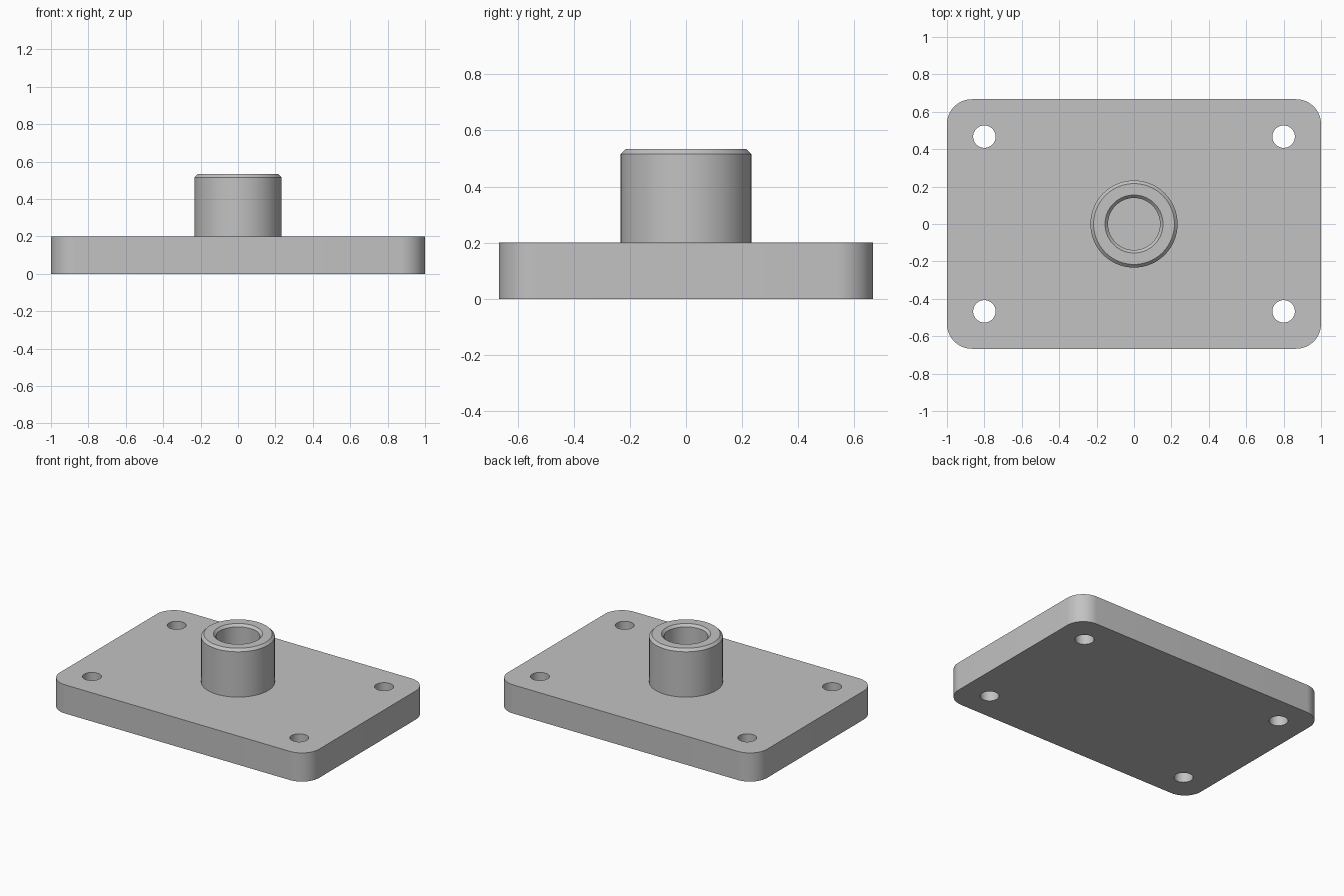
import bpy, bmesh
from math import cos, sin, pi, radians
from mathutils import Vector

cube = bpy.data.objects.get("Cube")
if cube:
    bpy.data.objects.remove(cube, do_unlink=True)

HALF_X, HALF_Y, THICK, CORNER = 1.0, 0.667, 0.2, 0.133
HOLE_X, HOLE_Y, HOLE_R = 0.8, 0.467, 0.06

# Single plain metal colour
grey = bpy.data.materials.new("plain grey")
grey.use_nodes = True
colour = (0.54, 0.54, 0.54, 1)
grey.diffuse_color = colour
grey.node_tree.nodes["Principled BSDF"].inputs["Base Color"].default_value = colour


def arc(cx, cy, r, start, sweep, steps):
    return [(cx + r * cos(start + sweep * i / steps),
             cy + r * sin(start + sweep * i / steps)) for i in range(steps + 1)]


def add_loop(curve, points):
    spline = curve.splines.new('POLY')
    spline.points.add(len(points) - 1)
    for p, (x, y) in zip(spline.points, points):
        p.co = (x, y, 0, 1)
    spline.use_cyclic_u = True


def finish(obj):
    bpy.ops.object.select_all(action='DESELECT')
    obj.select_set(True)
    bpy.context.view_layer.objects.active = obj
    bpy.ops.object.shade_smooth_by_angle(angle=radians(30))


# Base plate: rounded outline with four bolt holes, extruded
signs = [(1, 1), (-1, 1), (-1, -1), (1, -1)]
outline = []
for i, (sx, sy) in enumerate(signs):
    outline += arc(sx * (HALF_X - CORNER), sy * (HALF_Y - CORNER), CORNER, i * pi / 2, pi / 2, 16)
curve = bpy.data.curves.new("base_plate", 'CURVE')
curve.dimensions = '2D'
curve.fill_mode = 'BOTH'
curve.extrude = THICK / 2
add_loop(curve, outline)
for sx, sy in signs:
    add_loop(curve, arc(sx * HOLE_X, sy * HOLE_Y, HOLE_R, 0, 2 * pi, 48)[:-1])
shape = bpy.data.objects.new("base_plate_outline", curve)
bpy.context.collection.objects.link(shape)
bpy.context.view_layer.update()
mesh = bpy.data.meshes.new_from_object(shape.evaluated_get(bpy.context.evaluated_depsgraph_get()))
bpy.data.objects.remove(shape, do_unlink=True)
bm = bmesh.new()
bm.from_mesh(mesh)
bmesh.ops.translate(bm, verts=bm.verts, vec=(0, 0, THICK / 2))
bmesh.ops.remove_doubles(bm, verts=bm.verts, dist=1e-5)
bmesh.ops.recalc_face_normals(bm, faces=bm.faces)
bm.to_mesh(mesh)
bm.free()
mesh.materials.clear()
mesh.materials.append(grey)
plate = bpy.data.objects.new("base_plate", mesh)
bpy.context.collection.objects.link(plate)
finish(plate)

# Hollow boss: chamfered wall profile spun around z
profile = [(0.233, THICK), (0.233, 0.516), (0.216, 0.533),
           (0.155, 0.533), (0.139, 0.516), (0.139, THICK)]
bm = bmesh.new()
verts = [bm.verts.new((r, 0, z)) for r, z in profile]
edges = [bm.edges.new(pair) for pair in zip(verts, verts[1:])]
bmesh.ops.spin(bm, geom=verts + edges, cent=(0, 0, 0), axis=(0, 0, 1),
               angle=2 * pi, steps=72)
bmesh.ops.remove_doubles(bm, verts=bm.verts, dist=1e-4)
bmesh.ops.recalc_face_normals(bm, faces=bm.faces)
# Keep the outer wall facing outward
wall = max(bm.faces, key=lambda f: f.calc_center_median().xy.length)
if wall.normal.dot(Vector((*wall.calc_center_median().xy, 0))) < 0:
    bmesh.ops.reverse_faces(bm, faces=bm.faces)
mesh = bpy.data.meshes.new("boss")
bm.to_mesh(mesh)
bm.free()
mesh.materials.append(grey)
boss = bpy.data.objects.new("boss", mesh)
bpy.context.collection.objects.link(boss)
finish(boss)
